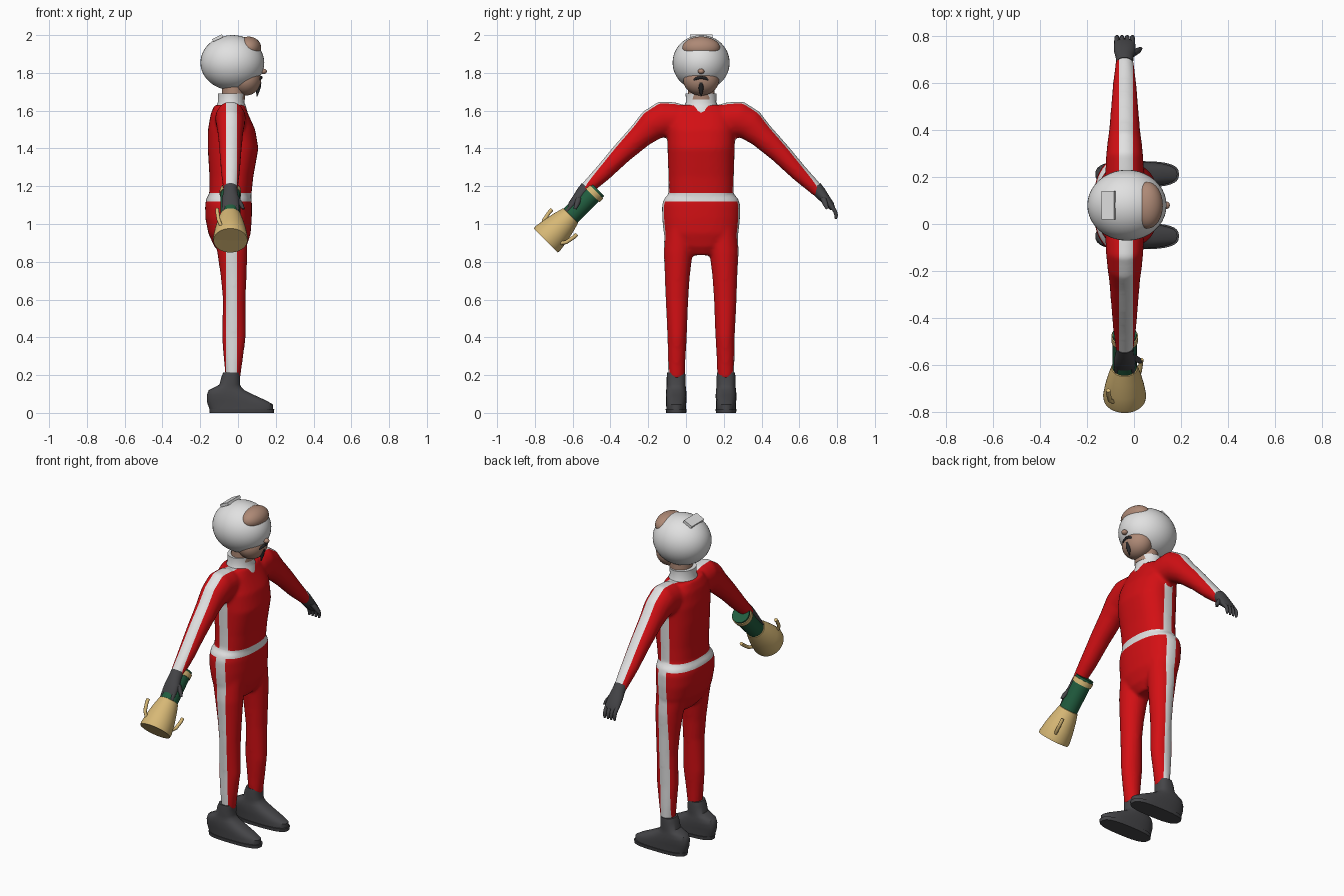
import bpy, bmesh, math
from mathutils import Vector, Matrix

if "Cube" in bpy.data.objects:
    bpy.data.objects.remove(bpy.data.objects["Cube"])

MID = 0.08      # y of the body's plane of symmetry
CX = -0.04      # x of the arms


def material(name, r, g, b):
    m = bpy.data.materials.new(name)
    m.use_nodes = True
    m.diffuse_color = (r, g, b, 1)
    m.node_tree.nodes["Principled BSDF"].inputs["Base Color"].default_value = (r, g, b, 1)
    return m


RED = material("suit red", 0.65, 0.005, 0.007)
WHITE = material("white", 0.75, 0.75, 0.75)
DARK = material("dark grey", 0.06, 0.06, 0.065)
SKIN = material("skin", 0.42, 0.25, 0.18)
GOLD = material("gold", 0.68, 0.48, 0.18)
GREEN = material("green", 0.015, 0.11, 0.05)
BLACK = material("hair black", 0.02, 0.02, 0.022)


def finish(name, bm, *mats):
    bmesh.ops.recalc_face_normals(bm, faces=bm.faces)
    me = bpy.data.meshes.new(name)
    bm.to_mesh(me)
    bm.free()
    ob = bpy.data.objects.new(name, me)
    bpy.context.collection.objects.link(ob)
    for m in mats:
        me.materials.append(m)
    return ob


def loft(bm, stations, n=24, power=2.0):
    """Tube through stations (x, y, z, radius along x, radius across)."""
    pts = [Vector(s[:3]) for s in stations]
    rings = []
    for i, s in enumerate(stations):
        d = pts[min(i + 1, len(pts) - 1)] - pts[max(i - 1, 0)]
        d.x = 0
        v = d.normalized().cross(Vector((1, 0, 0)))
        ring = []
        for k in range(n):
            c, t = math.cos(k * math.tau / n), math.sin(k * math.tau / n)
            c = math.copysign(abs(c) ** (2 / power), c)
            t = math.copysign(abs(t) ** (2 / power), t)
            ring.append(bm.verts.new(pts[i] + Vector((s[3] * c, 0, 0)) + v * (s[4] * t)))
        rings.append(ring)
    for a, b in zip(rings, rings[1:]):
        for k in range(n):
            bm.faces.new((a[k], a[(k + 1) % n], b[(k + 1) % n], b[k]))
    bm.faces.new(rings[0])
    bm.faces.new(rings[-1])


def ellipsoid(name, mat, center, radii, tilt=0):
    bm = bmesh.new()
    bmesh.ops.create_uvsphere(bm, u_segments=40, v_segments=24, radius=1)
    m = Matrix.Translation(center) @ Matrix.Rotation(tilt, 4, 'Y') @ Matrix.Diagonal((*radii, 1))
    bmesh.ops.transform(bm, matrix=m, verts=bm.verts)
    return finish(name, bm, mat)


def tube(name, mat, path, n=12):
    bm = bmesh.new()
    loft(bm, path, n)
    return finish(name, bm, mat)


# Suit: torso, pelvis, legs and arms fused into one skin
bm = bmesh.new()
loft(bm, [(x, MID, z, rx, ry) for z, x, rx, ry in (
    (1.08, -.045, .108, .16), (1.165, -.04, .112, .172), (1.25, -.035, .116, .173),
    (1.4, -.026, .134, .178), (1.5, -.034, .125, .18), (1.58, -.045, .1, .17),
    (1.63, -.045, .08, .12))], 40, 2.4)
loft(bm, [(x, MID, z, rx, ry) for z, x, rx, ry in (
    (.835, -.035, .05, .07), (.88, -.04, .085, .15), (.95, -.045, .112, .198),
    (1.03, -.05, .123, .206), (1.1, -.05, .124, .207), (1.135, -.048, .12, .196),
    (1.16, -.045, .108, .17))], 40, 2.3)
for s in (-1, 1):
    loft(bm, [(x, MID + s * off, z, rx, ry) for off, z, x, rx, ry in (
        (.11, 1.03, -.05, .1, .08), (.122, .85, -.03, .08, .077), (.126, .72, -.023, .068, .066),
        (.128, .6, -.02, .06, .06), (.127, .4, -.022, .063, .051), (.13, .28, -.025, .05, .047),
        (.13, .18, -.027, .038, .044))], 28)
    loft(bm, [(CX, MID + s * off, z, rx, rp) for off, z, rx, rp in (
        (.1, 1.55, .08, .08), (.14, 1.555, .082, .09), (.2, 1.555, .08, .097),
        (.26, 1.525, .074, .085), (.32, 1.47, .066, .068), (.42, 1.375, .058, .056),
        (.52, 1.27, .05, .046), (.63, 1.165, .036, .033))], 28)
suit = finish("racing_suit", bm, RED, WHITE)
mod = suit.modifiers.new("fuse", 'REMESH')
mod.mode, mod.voxel_size = 'VOXEL', 0.011
mod = suit.modifiers.new("soften", 'SMOOTH')
mod.iterations = 5
fused = bpy.data.meshes.new_from_object(suit.evaluated_get(bpy.context.evaluated_depsgraph_get()))
suit.modifiers.clear()

# Side stripes and belt are cut into the skin
bm = bmesh.new()
bm.from_mesh(fused)
X0, X1, Z0, Z1 = -.063, -.005, 1.12, 1.163
for co, no in (((X0, 0, 0), (1, 0, 0)), ((X1, 0, 0), (1, 0, 0)),
               ((0, 0, Z0), (0, 0, 1)), ((0, 0, Z1), (0, 0, 1))):
    bmesh.ops.bisect_plane(bm, geom=bm.verts[:] + bm.edges[:] + bm.faces[:], plane_co=co, plane_no=no)
bm.normal_update()
for f in bm.faces:
    c = f.calc_center_median()
    outward = math.copysign(1, c.y - MID) * f.normal.y + f.normal.z
    stripe = X0 < c.x < X1 and outward > 0.3
    belt = Z0 < c.z < Z1 and abs(c.y - MID) < .3
    f.material_index = int(stripe or belt)
bm.to_mesh(suit.data)
bm.free()

# Collar and neck
bm = bmesh.new()
loft(bm, [(-.037, MID, 1.59, .088, .1), (-.037, MID, 1.625, .078, .09),
          (-.037, MID, 1.645, .07, .08), (-.035, MID, 1.69, .072, .082)], 32)
finish("collar", bm, WHITE)
tube("neck", SKIN, [(-.025, MID, 1.66, .062, .07), (-.02, MID, 1.76, .062, .07)], 28)

# Head, helmet and facial hair
ellipsoid("helmet", WHITE, (-.03, MID, 1.854), (.169, .151, .146))
ellipsoid("face", SKIN, (.042, MID, 1.765), (.08, .095, .085))
ellipsoid("crown_patch", SKIN, (.056, MID, 1.932), (.067, .1, .06))
ellipsoid("nose", SKIN, (.135, MID, 1.808), (.018, .017, .014))
for s in (-1, 1):
    tube("moustache", BLACK, [(.121, MID, 1.776, .009, .008), (.118, MID + s * .025, 1.771, .009, .008),
                              (.106, MID + s * .045, 1.758, .004, .004)])
tube("goatee", BLACK, [(.11, MID, 1.75, .014, .012), (.108, MID, 1.72, .012, .014), (.1, MID, 1.675, .003, .003)])

# Raised vent plate on the back of the helmet crown
bm = bmesh.new()
bmesh.ops.create_cube(bm, size=1)
m = (Matrix.Translation((-.108, MID, 1.984)) @ Matrix.Rotation(math.radians(-26), 4, 'Y')
     @ Matrix.Diagonal((.058, .12, .016, 1)))
bmesh.ops.transform(bm, matrix=m, verts=bm.verts)
finish("helmet_vent", bm, WHITE)

for s in (-1, 1):
    side = "left" if s > 0 else "right"
    # Boots: stacked outlines from sole to ankle
    y = MID + s * .132
    bm = bmesh.new()
    loft(bm, [((a + b) / 2, y, z, (b - a) / 2, ry) for z, a, b, ry in (
        (.018, -.15, .185, .052), (.045, -.16, .185, .053), (.065, -.165, .15, .054),
        (.095, -.165, .085, .055), (.12, -.155, .035, .053), (.135, -.125, .018, .051),
        (.15, -.098, .01, .05), (.19, -.088, .01, .05), (.215, -.078, .008, .047))], 32, 2.5)
    finish(side + "_boot", bm, DARK)
    bm = bmesh.new()
    loft(bm, [(.02, y, 0, .17, .053), (.02, y, .02, .172, .056)], 32, 2.8)
    finish(side + "_sole", bm, DARK)

    # Gloves: palm, four fingers and a thumb
    bm = bmesh.new()
    loft(bm, [(CX, MID + s * off, z, rx, rp) for off, z, rx, rp in (
        (.605, 1.195, .036, .034), (.63, 1.165, .038, .033), (.655, 1.135, .045, .027),
        (.685, 1.1, .046, .021), (.697, 1.08, .042, .014))], 20)
    for i in range(4):
        x = CX - .033 + i * .022
        loft(bm, [(x, MID + s * off, z, r, r) for off, z, r in (
            (.685, 1.1, .012), (.708, 1.07, .011), (.716, 1.045, .01), (.713, 1.027, .006))], 10)
    loft(bm, [(x, MID + s * off, z, r, r) for x, off, z, r in (
        (-.01, .645, 1.14, .017), (.015, .658, 1.105, .014), (.028, .668, 1.08, .008))], 10)
    finish(side + "_glove", bm, DARK)

# Trophy held upside down along a slanted axis
AXIS = Vector((0, -1, -1)).normalized()
UP = Vector((0, -1, 1)).normalized()
START = Vector((CX, -.47, 1.185))


def on_axis(t, r):
    return (*(START + AXIS * t), r, r)


tube("trophy_base", GREEN, [on_axis(0, .052), on_axis(.22, .052)], 32)
tube("trophy_ring", GOLD, [on_axis(.012, .057), on_axis(.04, .057)], 32)
tube("trophy_cup", GOLD, [on_axis(t, r) for t, r in (
    (.195, .045), (.2, .056), (.25, .07), (.31, .083), (.37, .092), (.385, .09), (.383, .084), (.365, .078))], 36)
for k in (-1, 1):
    out = (UP * .8 + Vector((-.6, 0, 0))) * k
    points = [START + AXIS * t + out * r for t, r in ((.34, .082), (.315, .104), (.27, .115), (.245, .117))]
    tube("trophy_handle", GOLD, [(*p, .01, .01) for p in points])

# Smooth shading with sharp rims
bpy.ops.object.select_all(action='DESELECT')
for ob in bpy.context.collection.objects:
    if ob.type == 'MESH':
        ob.select_set(True)
        bpy.context.view_layer.objects.active = ob
bpy.ops.object.shade_smooth_by_angle(angle=math.radians(42))
